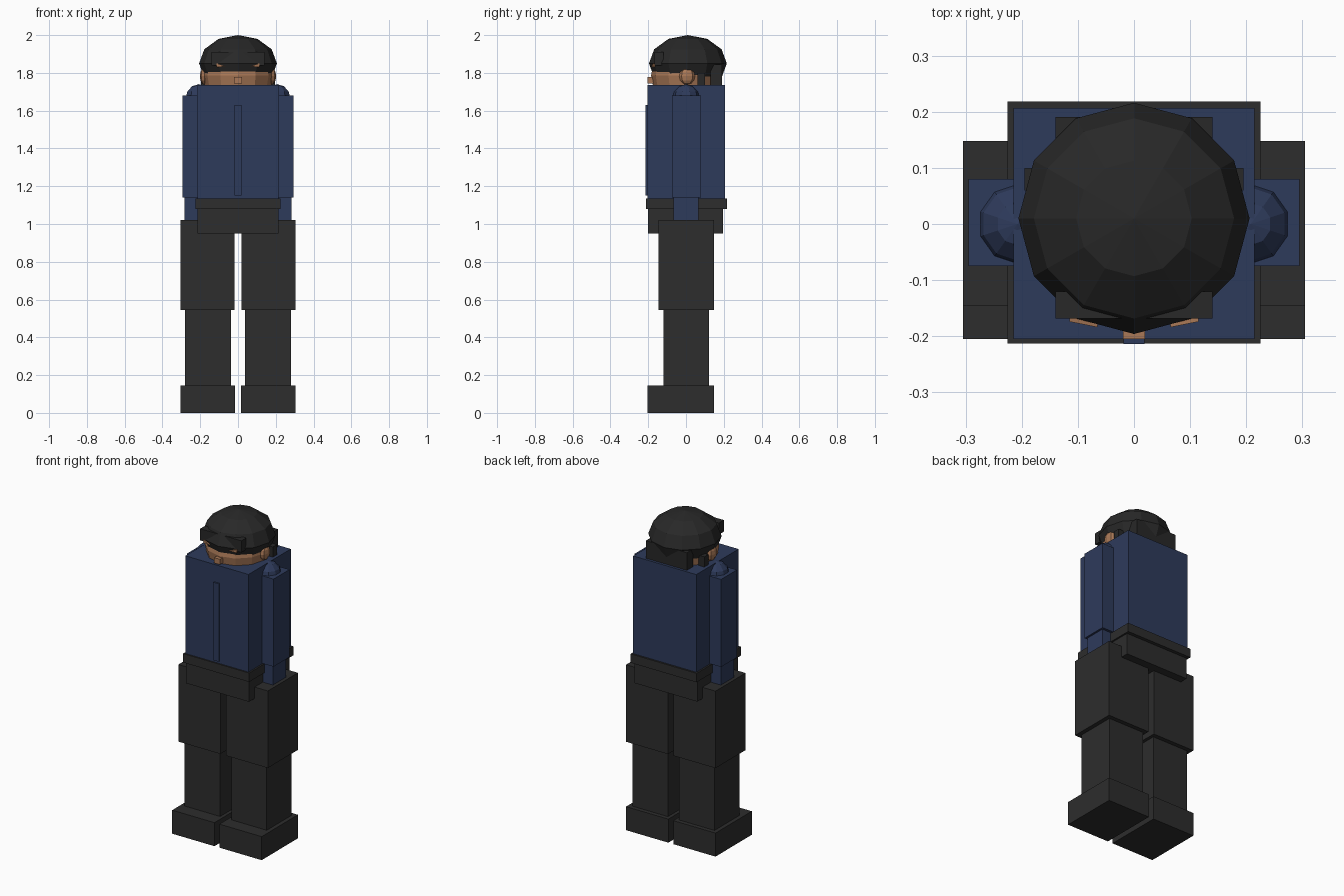
import bpy, bmesh
from mathutils import Matrix, Vector

if "Cube" in bpy.data.objects:
    bpy.data.objects.remove(bpy.data.objects["Cube"])


def mat(name, rgb):
    m = bpy.data.materials.new(name)
    m.diffuse_color = (*rgb, 1)
    m.use_nodes = True
    m.node_tree.nodes["Principled BSDF"].inputs["Base Color"].default_value = m.diffuse_color
    return m


BLUE = mat("navy_cloth", (0.027, 0.043, 0.105))
DARK = mat("charcoal_cloth", (0.026, 0.026, 0.026))
HAIR = mat("black_hair", (0.021, 0.021, 0.021))
SKIN = mat("tan_skin", (0.40, 0.19, 0.095))


def finish(name, bm, material):
    me = bpy.data.meshes.new(name)
    bmesh.ops.recalc_face_normals(bm, faces=bm.faces)
    bm.to_mesh(me)
    bm.free()
    me.materials.append(material)
    ob = bpy.data.objects.new(name, me)
    bpy.context.collection.objects.link(ob)
    return ob


def box(name, x, y, z, material):
    """Box from (min, max) pairs on each axis."""
    bm = bmesh.new()
    size = [b - a for a, b in (x, y, z)]
    mid = [(a + b) / 2 for a, b in (x, y, z)]
    bmesh.ops.create_cube(bm, size=1, matrix=Matrix.Translation(mid) @ Matrix.Diagonal((*size, 1)))
    return finish(name, bm, material)


def ball(name, centre, radii, segs, rings, material, cut=None):
    """Faceted ellipsoid, optionally closed off flat below height cut."""
    bm = bmesh.new()
    bmesh.ops.create_uvsphere(bm, u_segments=segs, v_segments=rings, radius=1,
                              matrix=Matrix.Translation(centre) @ Matrix.Diagonal((*radii, 1)))
    if cut is not None:
        geom = bm.verts[:] + bm.edges[:] + bm.faces[:]
        r = bmesh.ops.bisect_plane(bm, geom=geom, plane_co=(0, 0, cut),
                                   plane_no=(0, 0, -1), clear_outer=True)
        edges = [e for e in r["geom_cut"] if isinstance(e, bmesh.types.BMEdge)]
        bmesh.ops.edgeloop_fill(bm, edges=edges)
    return finish(name, bm, material)


# Torso, belt and hips
box("jacket", (-.215, .215), (-.205, .207), (1.12, 1.737), BLUE)
box("jacket_zip", (-.019, .019), (-.214, -.204), (1.15, 1.63), BLUE)
box("belt", (-.225, .225), (-.213, .218), (1.08, 1.135), DARK)
box("hips", (-.215, .215), (-.2, .197), (.95, 1.09), DARK)

# Limbs on both sides
for s, side in ((-1, "left"), (1, "right")):
    def sx(a, b):
        return tuple(sorted((s * a, s * b)))
    box(side + "_thigh", sx(.019, .305), (-.145, .148), (.545, 1.02), DARK)
    box(side + "_shin", sx(.038, .28), (-.12, .122), (.14, .55), DARK)
    box(side + "_boot", sx(.017, .305), (-.205, .148), (0, .145), DARK)
    box(side + "_upper_arm", sx(.14, .295), (-.075, .08), (1.14, 1.68), BLUE)
    box(side + "_forearm", sx(.16, .283), (-.065, .065), (.96, 1.145), BLUE)
    ball(side + "_shoulder", (s * .208, 0, 1.663), (.073, .075, .077), 10, 6, BLUE)
    # Ears and sideburns
    ball(side + "_ear", (s * .178, .006, 1.783), (.024, .042, .045), 8, 6, SKIN)
    box(side + "_sideburn", sx(.155, .195), (.06, .1), (1.72, 1.80), HAIR)

# Head, nose and hair
ball("head", (0, 0, 1.785), (.187, .185, .19), 12, 8, SKIN)
box("nose", (-.02, .02), (-.205, -.14), (1.745, 1.778), SKIN)
ball("hair_cap", (0, .01, 1.85), (.206, .206, .15), 12, 6, HAIR, cut=1.782)
box("fringe", (-.14, .14), (-.168, -.12), (1.838, 1.91), HAIR)
box("back_hair", (-.14, .14), (.13, .191), (1.72, 1.845), HAIR)

# Small skin slits below the fringe
for s, side in ((-1, "left"), (1, "right")):
    bm = bmesh.new()
    tri = [Vector((s * x, y, z)) for x, y, z in
           ((.065, -.184, 1.835), (.112, -.174, 1.83), (.115, -.174, 1.851))]
    front = [bm.verts.new(p) for p in tri]
    back = [bm.verts.new(p + Vector((0, .009, 0))) for p in tri]
    bm.faces.new(front)
    bm.faces.new(back)
    for i in range(3):
        j = (i + 1) % 3
        bm.faces.new((front[i], front[j], back[j], back[i]))
    finish(side + "_eye_slit", bm, SKIN)
